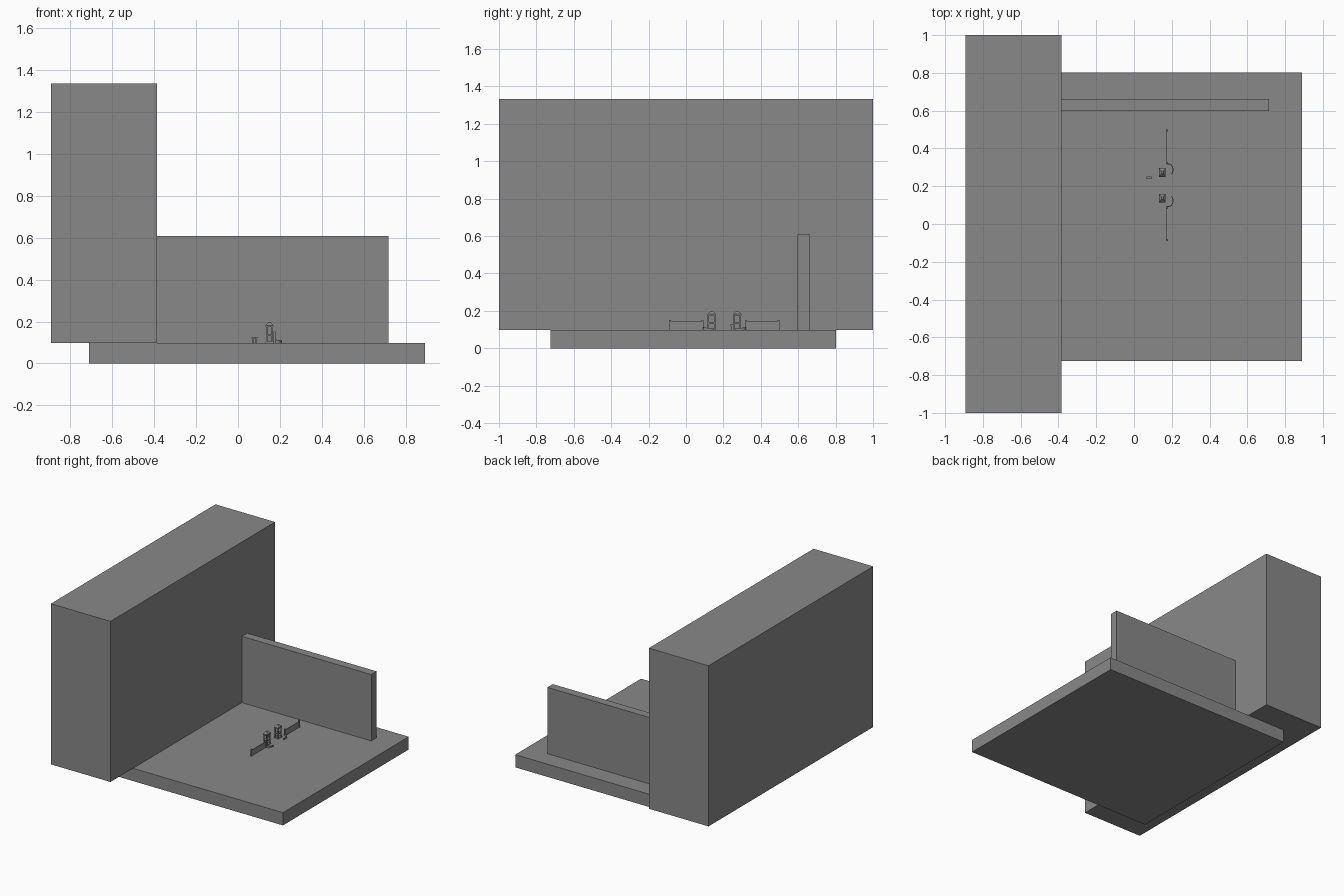
import bpy, bmesh, math
from mathutils import Matrix, Vector

cube = bpy.data.objects.get("Cube")
if cube:
    bpy.data.objects.remove(cube, do_unlink=True)

grey = bpy.data.materials.new("plain grey")
grey.use_nodes = True
grey.diffuse_color = (0.25, 0.25, 0.25, 1)
grey.node_tree.nodes["Principled BSDF"].inputs["Base Color"].default_value = (0.25, 0.25, 0.25, 1)

GROUND = 0.098
MIDDLE = 0.205  # centre line of the gateway


def finish(name, bm):
    bmesh.ops.recalc_face_normals(bm, faces=bm.faces)
    mesh = bpy.data.meshes.new(name)
    bm.to_mesh(mesh)
    bm.free()
    mesh.materials.append(grey)
    obj = bpy.data.objects.new(name, mesh)
    bpy.context.collection.objects.link(obj)
    return obj


def add_box(bm, low, high):
    low, high = Vector(low), Vector(high)
    matrix = Matrix.Translation((low + high) / 2) @ Matrix.Diagonal((*(high - low), 1))
    bmesh.ops.create_cube(bm, size=1, matrix=matrix)


def box(name, low, high):
    bm = bmesh.new()
    add_box(bm, low, high)
    return finish(name, bm)


# Large masses
box("ground_slab", (-0.71, -0.725, 0), (0.89, 0.803, GROUND))
box("tall_building", (-0.892, -1, GROUND), (-0.385, 1, 1.333))
box("side_wall", (-0.385, 0.597, GROUND), (0.716, 0.662, 0.608))


# Gate towers: solid foot, four corner posts, middle rail and hipped roof
def gate_tower(name, side):
    bm = bmesh.new()
    x, y = 0.15, MIDDLE + side * 0.068

    def block(dx, dy, half_x, half_y, bottom, top):
        add_box(bm, (x + dx - half_x, y + dy - half_y, bottom),
                (x + dx + half_x, y + dy + half_y, top))

    block(0, 0, 0.018, 0.023, GROUND, 0.104)
    for sx in (-1, 1):
        for sy in (-1, 1):
            block(sx * 0.013, sy * 0.017, 0.003, 0.004, 0.104, 0.178)
    block(0, 0, 0.016, 0.021, 0.130, 0.138)
    block(0, 0, 0.018, 0.023, 0.174, 0.182)
    roof = Matrix.Translation((x, y, 0.19)) @ Matrix.Diagonal((0.018, 0.023, 1, 1))
    roof = roof @ Matrix.Rotation(math.pi / 4, 4, "Z")
    bmesh.ops.create_cone(bm, cap_ends=True, segments=4, radius1=math.sqrt(2),
                          radius2=0.4, depth=0.016, matrix=roof)
    finish(name, bm)


# Low curved kerb that drops away from the end of the fence
def curved_kerb(name, side):
    bm = bmesh.new()
    rings = []
    for i in range(9):
        angle = math.radians(-110 + 20 * i)
        top = GROUND + 0.016 - 0.001 * i
        ring = []
        for radius, z in ((0, GROUND), (0, top), (0.004, top), (0.004, GROUND)):
            px = 0.183 + (0.022 + radius) * math.cos(angle)
            py = MIDDLE + side * (0.082 - (0.029 + radius) * math.sin(angle))
            ring.append(bm.verts.new((px, py, z)))
        rings.append(ring)
    for a, b in zip(rings, rings[1:]):
        for k in range(4):
            n = (k + 1) % 4
            bm.faces.new((a[k], a[n], b[n], b[k]))
    bm.faces.new(rings[0])
    bm.faces.new(rings[-1])
    finish(name, bm)


# Thin fence with a taller post at each end
def fence(name, side):
    bm = bmesh.new()
    near, far = MIDDLE + side * 0.117, MIDDLE + side * 0.29
    add_box(bm, (0.172, min(near, far), GROUND), (0.176, max(near, far), 0.143))
    for y in (near, far):
        add_box(bm, (0.169, y - 0.005, GROUND), (0.179, y + 0.005, 0.152))
    finish(name, bm)


for label, side in (("front", -1), ("back", 1)):
    gate_tower(label + "_gate_tower", side)
    curved_kerb(label + "_curved_kerb", side)
    fence(label + "_fence", side)

# Small stand behind the gateway
bm = bmesh.new()
for x in (0.067, 0.083):
    add_box(bm, (x, 0.24, GROUND), (x + 0.007, 0.25, 0.12))
add_box(bm, (0.065, 0.238, 0.12), (0.092, 0.252, 0.126))
finish("small_stand", bm)
